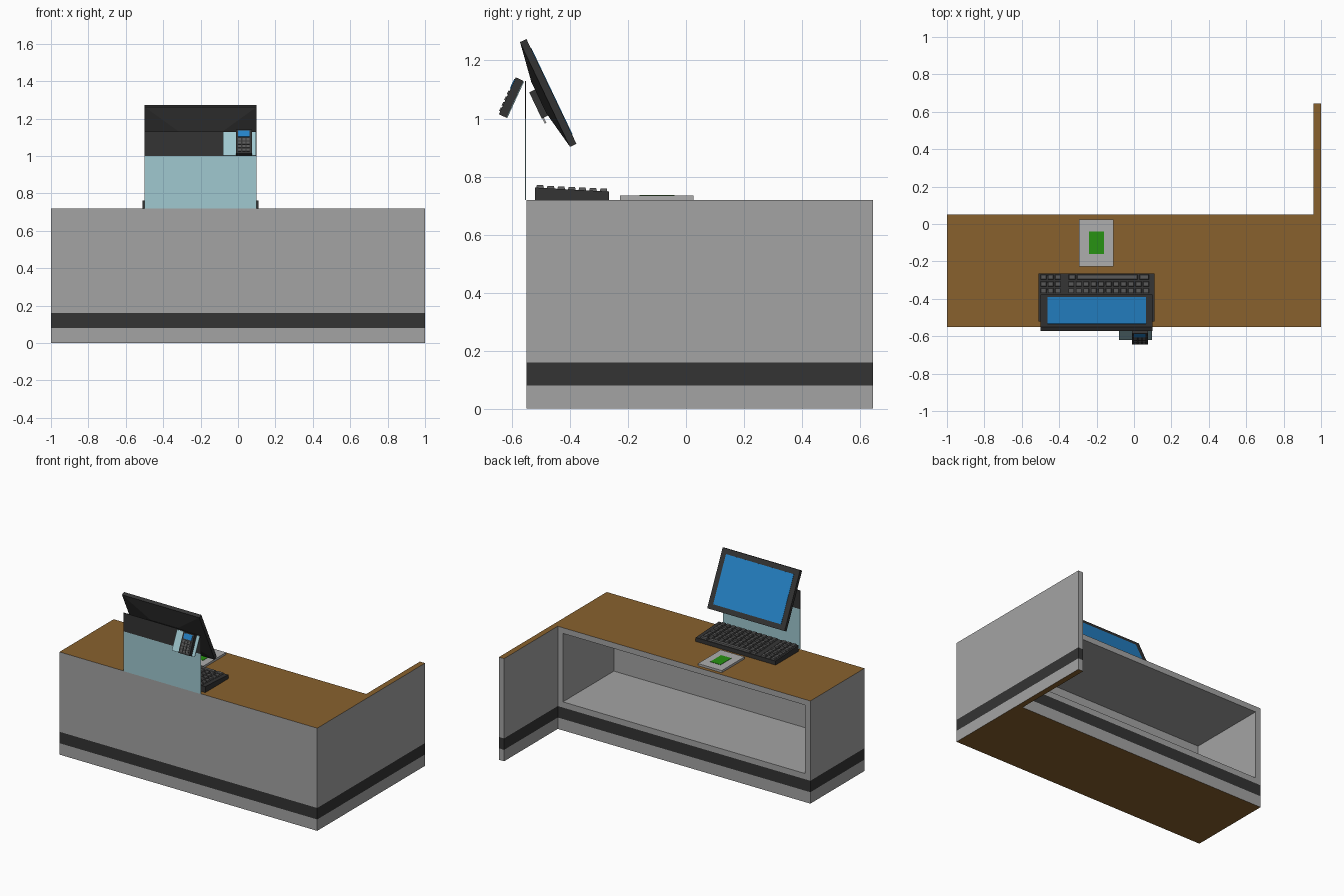
import bpy, bmesh, math
from mathutils import Matrix, Vector

if "Cube" in bpy.data.objects:
    bpy.data.objects.remove(bpy.data.objects["Cube"])


def mat(name, r, g, b):
    m = bpy.data.materials.new(name)
    m.diffuse_color = (r, g, b, 1)
    m.use_nodes = True
    m.node_tree.nodes["Principled BSDF"].inputs["Base Color"].default_value = m.diffuse_color
    return m


GREY = mat("counter grey", .37, .37, .37)
DARK = mat("charcoal", .034, .034, .034)
WOOD = mat("wood brown", .25, .12, .027)
GLASS = mat("pale blue", .35, .58, .63)
BLUE = mat("screen blue", .018, .225, .57)
GREEN = mat("pad green", .02, .29, .006)
KEY = mat("key grey", .10, .10, .10)
PALE = mat("light grey", .42, .42, .42)
I = Matrix.Identity(4)


def add_box(bm, x0, x1, y0, y1, z0, z1):
    m = Matrix.Translation(((x0 + x1) / 2, (y0 + y1) / 2, (z0 + z1) / 2)) @ \
        Matrix.Diagonal((x1 - x0, y1 - y0, z1 - z0, 1))
    return bmesh.ops.create_cube(bm, size=1, matrix=m)["verts"]


def finish(bm, name, mats, frame=I):
    bmesh.ops.recalc_face_normals(bm, faces=bm.faces)
    me = bpy.data.meshes.new(name)
    bm.to_mesh(me)
    bm.free()
    for m in mats:
        me.materials.append(m)
    ob = bpy.data.objects.new(name, me)
    bpy.context.collection.objects.link(ob)
    ob.matrix_world = frame
    return ob


def box(name, m, dims, frame=I):
    bm = bmesh.new()
    add_box(bm, *dims)
    return finish(bm, name, [m], frame)


def cut(bm, axis, values):
    for v in values:
        n = Vector((0, 0, 0))
        n[axis] = 1
        bmesh.ops.bisect_plane(bm, geom=bm.verts[:] + bm.edges[:] + bm.faces[:],
                               plane_co=n * v, plane_no=n)


def paint_counter(bm):
    # wood on the very top and bottom, dark kick stripe, grey elsewhere
    bm.normal_update()
    for f in bm.faces:
        z = f.calc_center_median().z
        if z > .719 or z < .001:
            f.material_index = 2
        elif .08 < z < .16:
            f.material_index = 1


# counter with a recessed shelf opening at the back
bm = bmesh.new()
add_box(bm, -1, 1, -.55, .05, 0, .72)
cut(bm, 2, (.08, .16, .20, .68))
cut(bm, 0, (-.96, .92))
opening = []
for f in bm.faces:
    c = f.calc_center_median()
    if c.y > .049 and -.96 < c.x < .92 and .20 < c.z < .68:
        opening.append(f)
ext = bmesh.ops.extrude_face_region(bm, geom=opening)["geom"]
bmesh.ops.translate(bm, vec=(0, -.565, 0),
                    verts=[v for v in ext if isinstance(v, bmesh.types.BMVert)])
old = [f for f in opening if f.is_valid]
old = [f for f in old if f.calc_center_median().y > .04]
if old:
    bmesh.ops.delete(bm, geom=old, context='FACES_ONLY')
paint_counter(bm)
finish(bm, "counter", [GREY, DARK, WOOD])

# side wing panel
bm = bmesh.new()
add_box(bm, .96, 1, .05, .645, 0, .72)
cut(bm, 2, (.08, .16))
paint_counter(bm)
finish(bm, "side_wing", [GREY, DARK, WOOD])

# thin front screen panel
box("glass_panel", GLASS, (-.5, .1, -.554, -.551, .72, 1.0))
box("dark_panel", DARK, (-.5, .1, -.554, -.551, 1.0, 1.13))

# tilted monitor facing the back
F = Matrix.Translation((-.2, -.475, 1.088)) @ Matrix.Rotation(math.radians(25.5), 4, 'X')
box("monitor_frame", DARK, (-.3, .3, -.0125, .0125, -.2, .2), F)
box("monitor_screen", BLUE, (-.263, .263, .01, .0145, -.165, .165), F)
bm = bmesh.new()
for v in add_box(bm, -.299, .299, -.036, -.012, -.199, .199):
    if v.co.y < -.03:
        v.co.x *= .37
        v.co.z *= .3
finish(bm, "monitor_back", [DARK], F)
box("monitor_mount", DARK, (-.05, .05, -.058, -.03, -.07, .03), F)
box("mount_bracket", PALE, (-.04, .04, -.056, -.05, -.09, -.065), F)

# card terminal on a tilted plate
T = Matrix.Translation((0, -.602, 1.072)) @ Matrix.Rotation(math.radians(-24.7), 4, 'X')
box("terminal_plate", GLASS, (-.08, .097, .013, .017, -.07, .068), T)
box("terminal_body", DARK, (-.012, .074, -.015, .013, -.07, .07), T)
box("terminal_screen", BLUE, (0, .062, -.018, -.014, .027, .063), T)
bm = bmesh.new()
for i in range(3):
    for j in range(4):
        x, z = .009 + i * .022, .011 - j * .021
        add_box(bm, x - .008, x + .008, -.019, -.014, z - .007, z + .007)
finish(bm, "terminal_keys", [KEY], T)

# keyboard wedge
def slope(y):
    return .748 - (y + .265) * .055


bm = bmesh.new()
for v in add_box(bm, -.51, .11, -.52, -.265, .72, .75):
    if v.co.z > .74:
        v.co.z = slope(v.co.y)
finish(bm, "keyboard_base", [DARK])

# keys: main block, number block and a space bar
bm = bmesh.new()


def key(x0, x1, y):
    z = slope(y)
    for v in add_box(bm, x0, x1, y - .014, y + .014, z - .004, z + .009):
        if v.co.z > z:
            v.co.x += .003 if v.co.x < (x0 + x1) / 2 else -.003
            v.co.y += .003 if v.co.y < y else -.003


for r in range(7):
    y = -.284 - r * .0365
    if r > 6 or y < -.51:
        continue
    for c in range(3):
        key(-.5 + c * .038, -.467 + c * .038, y)
    if r == 0:
        key(-.35, -.312, y)
        key(-.305, .02, y)
        key(.028, .08, y)
    else:
        for c in range(11):
            key(-.352 + c * .04, -.319 + c * .04, y)
finish(bm, "keyboard_keys", [KEY])

# signature pad
box("pad_body", PALE, (-.295, -.11, -.228, .025, .72, .735))
box("pad_screen", GREEN, (-.24, -.16, -.16, -.04, .733, .737))
